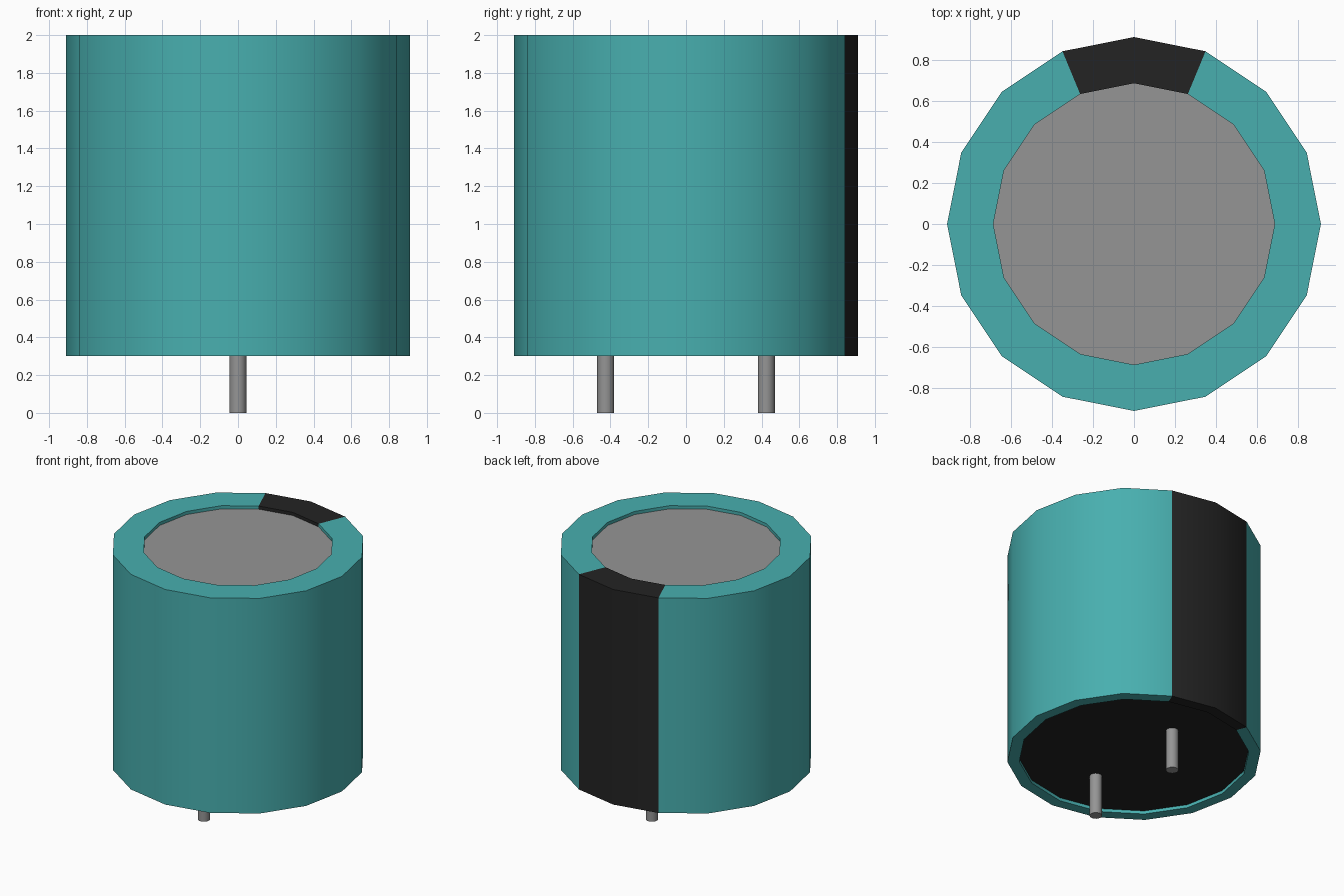
import bpy
import bmesh
from math import cos, sin, pi, radians

cube = bpy.data.objects.get("Cube")
if cube:
    bpy.data.objects.remove(cube, do_unlink=True)

SIDES = 16
BASE, TOP = 0.30, 2.0          # sleeve bottom and top heights
RECESS = 0.025                 # depth of both end faces
OUTER, TOP_INNER, BASE_INNER = 0.91, 0.685, 0.825


def material(name, color):
    mat = bpy.data.materials.new(name)
    mat.use_nodes = True
    mat.diffuse_color = (*color, 1)
    mat.node_tree.nodes["Principled BSDF"].inputs["Base Color"].default_value = (*color, 1)
    return mat


def smooth(obj):
    bpy.ops.object.select_all(action="DESELECT")
    obj.select_set(True)
    bpy.context.view_layer.objects.active = obj
    bpy.ops.object.shade_smooth_by_angle(angle=radians(35))


teal = material("teal sleeve", (0.065, 0.43, 0.43))
black = material("black", (0.017, 0.017, 0.017))
grey = material("grey metal", (0.30, 0.30, 0.30))

# Sleeve: profile turned around z, lipped over both ends
profile = [(TOP_INNER, TOP - RECESS), (TOP_INNER, TOP), (OUTER, TOP),
           (OUTER, BASE), (BASE_INNER, BASE), (BASE_INNER, BASE + RECESS)]
bm = bmesh.new()
rings = [[bm.verts.new((r * cos(2 * pi * j / SIDES), r * sin(2 * pi * j / SIDES), z))
          for j in range(SIDES)] for r, z in profile]
for upper, lower in zip(rings, rings[1:]):
    for j in range(SIDES):
        k = (j + 1) % SIDES
        face = bm.faces.new((upper[j], lower[j], lower[k], upper[k]))
        # Polarity stripe: the two segments meeting at the back
        if j in (SIDES // 4 - 1, SIDES // 4):
            face.material_index = 1
mesh = bpy.data.meshes.new("sleeve")
bm.to_mesh(mesh)
bm.free()
sleeve = bpy.data.objects.new("sleeve", mesh)
bpy.context.collection.objects.link(sleeve)
mesh.materials.append(teal)
mesh.materials.append(black)
smooth(sleeve)

# Recessed end faces
for name, radius, z, tilt, mat in (("top_disc", TOP_INNER, TOP - RECESS, 0, grey),
                                   ("base_disc", BASE_INNER, BASE + RECESS, pi, black)):
    bpy.ops.mesh.primitive_circle_add(vertices=SIDES, radius=radius, fill_type="NGON",
                                      location=(0, 0, z), rotation=(tilt, 0, 0))
    disc = bpy.context.object
    disc.name = name
    disc.data.materials.append(mat)

# Two pins
height = BASE + RECESS
for name, y in (("front_pin", -0.425), ("back_pin", 0.425)):
    bpy.ops.mesh.primitive_cylinder_add(vertices=SIDES, radius=0.045, depth=height,
                                        location=(0, y, height / 2))
    pin = bpy.context.object
    pin.name = name
    pin.data.materials.append(grey)
    smooth(pin)
